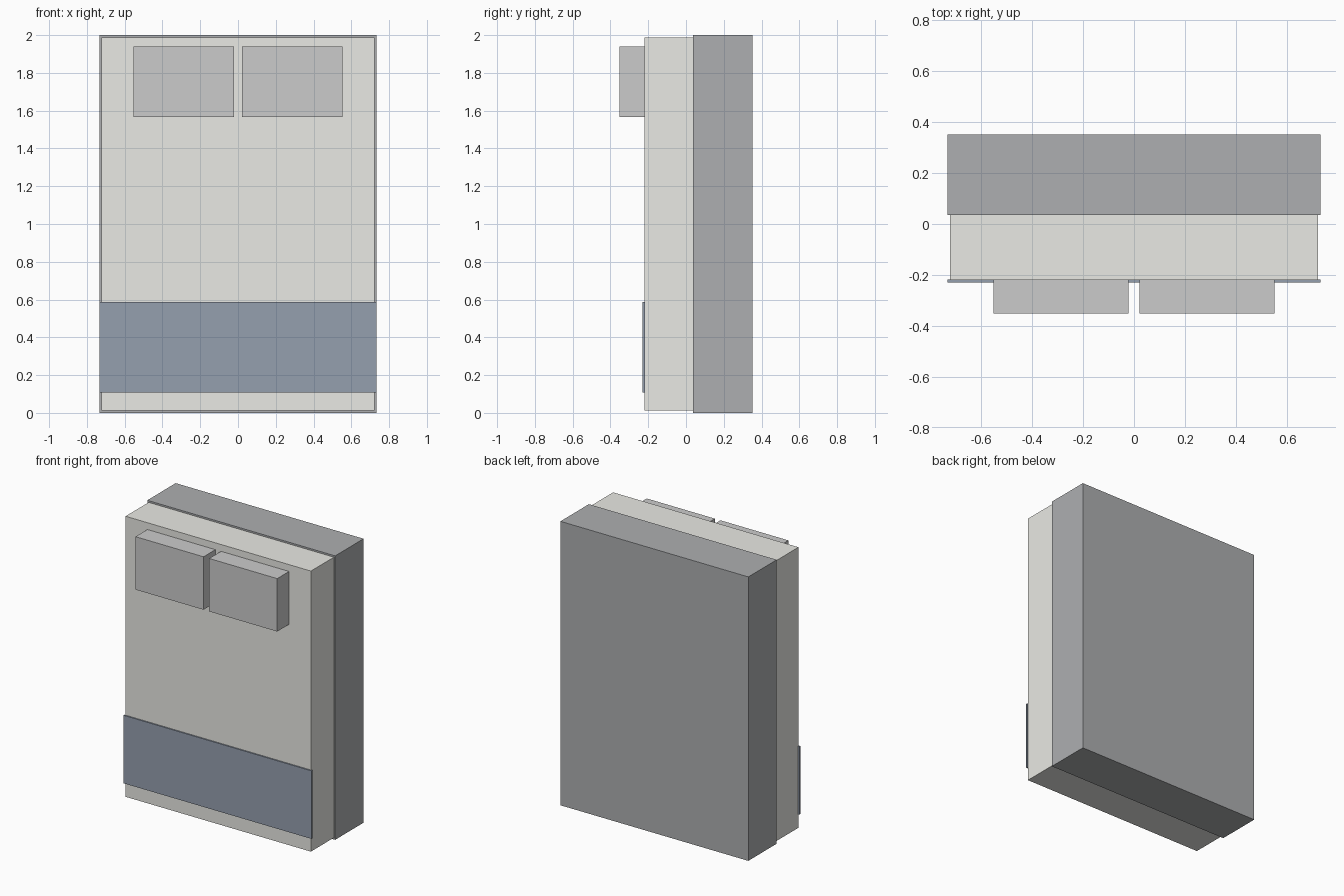
import bpy

if "Cube" in bpy.data.objects:
    bpy.data.objects.remove(bpy.data.objects["Cube"])


def material(name, rgb):
    mat = bpy.data.materials.new(name)
    mat.diffuse_color = (*rgb, 1.0)
    mat.use_nodes = True
    mat.node_tree.nodes["Principled BSDF"].inputs["Base Color"].default_value = mat.diffuse_color
    return mat


def box(name, x, y, z, mat=None):
    """Box from (min, max) ranges on each axis."""
    ranges = (x, y, z)
    bpy.ops.mesh.primitive_cube_add(size=1, location=[(a + b) / 2 for a, b in ranges])
    obj = bpy.context.object
    obj.name = name
    obj.scale = [b - a for a, b in ranges]
    bpy.ops.object.transform_apply(location=False, rotation=False, scale=True)
    if mat:
        obj.data.materials.append(mat)
    return obj


base_grey = material("base_grey", (0.42, 0.43, 0.44))
linen = material("linen", (0.82, 0.82, 0.78))
blue = material("throw_blue", (0.30, 0.35, 0.43))

# Bed standing upright: base at the back, mattress in front
box("bed_base", (-0.732, 0.732), (0.036, 0.352), (0.0, 2.0), base_grey)
box("mattress", (-0.722, 0.722), (-0.22, 0.036), (0.012, 1.988), linen)

# Throw blanket across the foot, slightly wider than the mattress
box("throw_blanket", (-0.732, 0.732), (-0.229, -0.217), (0.108, 0.587), blue)

# Pair of pillows at the head
for side, name in ((-1, "pillow_left"), (1, "pillow_right")):
    x = sorted((side * 0.022, side * 0.552))
    box(name, x, (-0.352, -0.22), (1.567, 1.94))
